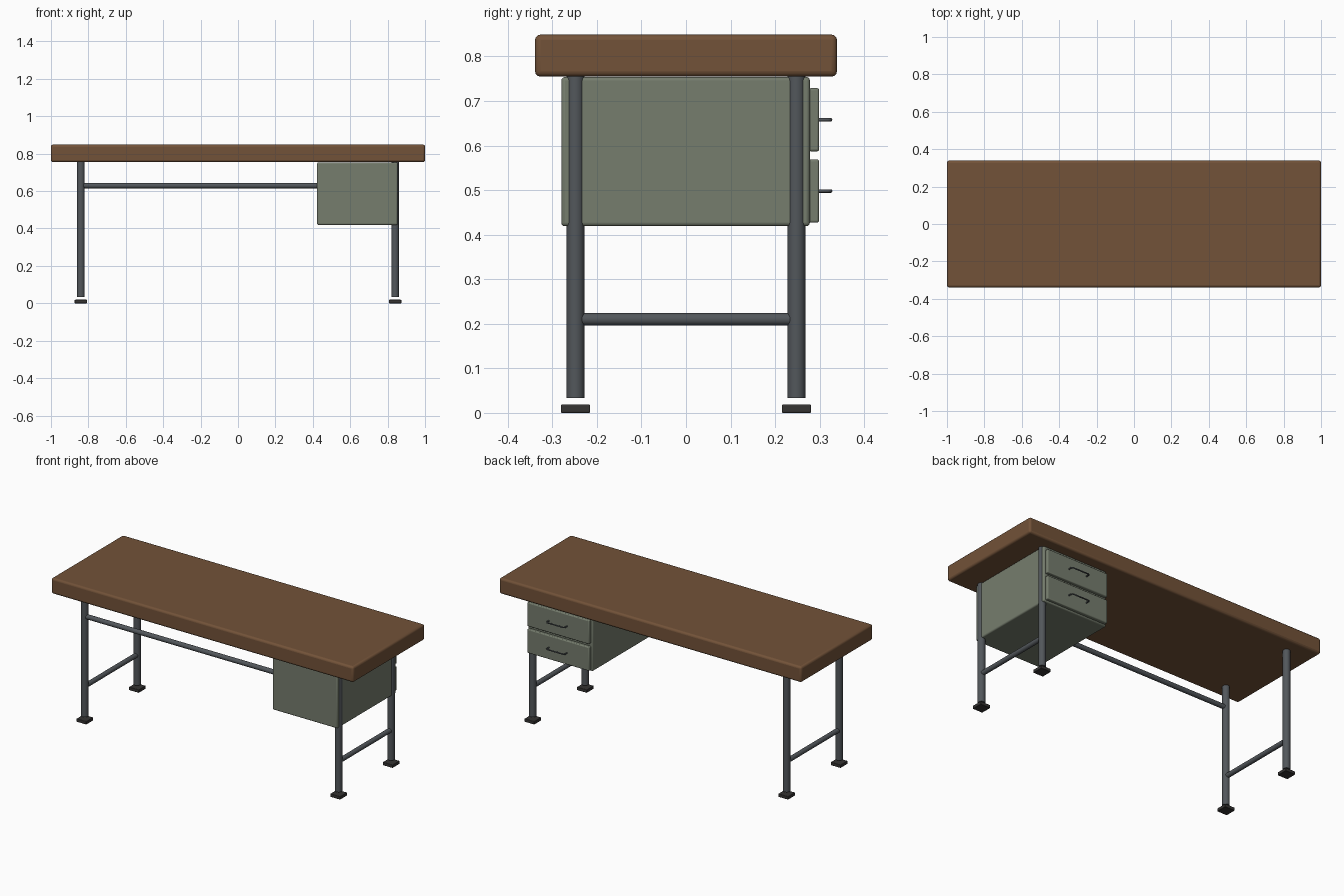
import bpy
from mathutils import Vector

if "Cube" in bpy.data.objects:
    bpy.data.objects.remove(bpy.data.objects["Cube"])


def material(name, rgb):
    m = bpy.data.materials.new(name)
    m.diffuse_color = (*rgb, 1)
    m.use_nodes = True
    m.node_tree.nodes["Principled BSDF"].inputs["Base Color"].default_value = m.diffuse_color
    return m


WOOD = material("wood", (0.17, 0.085, 0.04))
METAL = material("metal", (0.085, 0.095, 0.105))
PAINT = material("green_paint", (0.18, 0.205, 0.155))
RUBBER = material("rubber", (0.035, 0.033, 0.032))


def finish(ob, name, mat):
    ob.name = name
    ob.data.materials.append(mat)
    bpy.ops.object.shade_smooth_by_angle()
    return ob


def box(name, lo, hi, mat, bevel):
    lo, hi = Vector(lo), Vector(hi)
    bpy.ops.mesh.primitive_cube_add(size=1, location=(lo + hi) / 2)
    ob = bpy.context.object
    ob.scale = hi - lo
    bpy.ops.object.transform_apply(location=False, rotation=False, scale=True)
    finish(ob, name, mat)
    mod = ob.modifiers.new("bevel", 'BEVEL')
    mod.width, mod.segments = bevel, 3
    return ob


def tube(name, a, b, radius, mat=METAL, sides=24):
    a, b = Vector(a), Vector(b)
    bpy.ops.mesh.primitive_cylinder_add(vertices=sides, radius=radius,
                                        depth=(b - a).length, location=(a + b) / 2)
    ob = bpy.context.object
    ob.rotation_euler = (b - a).to_track_quat('Z', 'Y').to_euler()
    return finish(ob, name, mat)


LX, LY = 0.84, 0.248

# Thick wooden top
box("desk_top", (-1, -0.339, 0.755), (1, 0.339, 0.849), WOOD, 0.012)

# Legs, floating foot pads and low side rails
for sx, side in ((-1, "left"), (1, "right")):
    x = sx * LX
    for sy, end in ((-1, "front"), (1, "back")):
        y = sy * LY
        tube(f"{end}_{side}_leg", (x, y, 0.033), (x, y, 0.757), 0.02)
        box(f"{end}_{side}_foot", (x - 0.033, y - 0.033, 0),
            (x + 0.033, y + 0.033, 0.019), RUBBER, 0.003)
    tube(f"{side}_rail", (x, -LY + 0.01, 0.21), (x, LY - 0.01, 0.21), 0.014)

# Long rail between the front legs
tube("long_rail", (-LX, -LY, 0.629), (LX, -LY, 0.629), 0.014)

# Drawer cabinet
box("cabinet", (0.423, -0.28, 0.419), (0.853, 0.278, 0.754), PAINT, 0.008)

# Drawer fronts with bent pull handles
CX = 0.638
for z, level in ((0.498, "lower"), (0.658, "upper")):
    box(f"{level}_drawer", (CX - 0.205, 0.276, z - 0.071),
        (CX + 0.205, 0.299, z + 0.071), PAINT, 0.005)
    curve = bpy.data.curves.new(f"{level}_handle", 'CURVE')
    curve.dimensions = '3D'
    curve.bevel_depth, curve.bevel_resolution = 0.004, 2
    curve.use_fill_caps = True
    spline = curve.splines.new('POLY')
    pts = [(-0.06, 0.296), (-0.06, 0.318), (-0.054, 0.325),
           (0.054, 0.325), (0.06, 0.318), (0.06, 0.296)]
    spline.points.add(len(pts) - 1)
    for p, (dx, y) in zip(spline.points, pts):
        p.co = (CX + dx, y, z, 1)
    curve.materials.append(METAL)
    bpy.context.collection.objects.link(bpy.data.objects.new(f"{level}_handle", curve))
